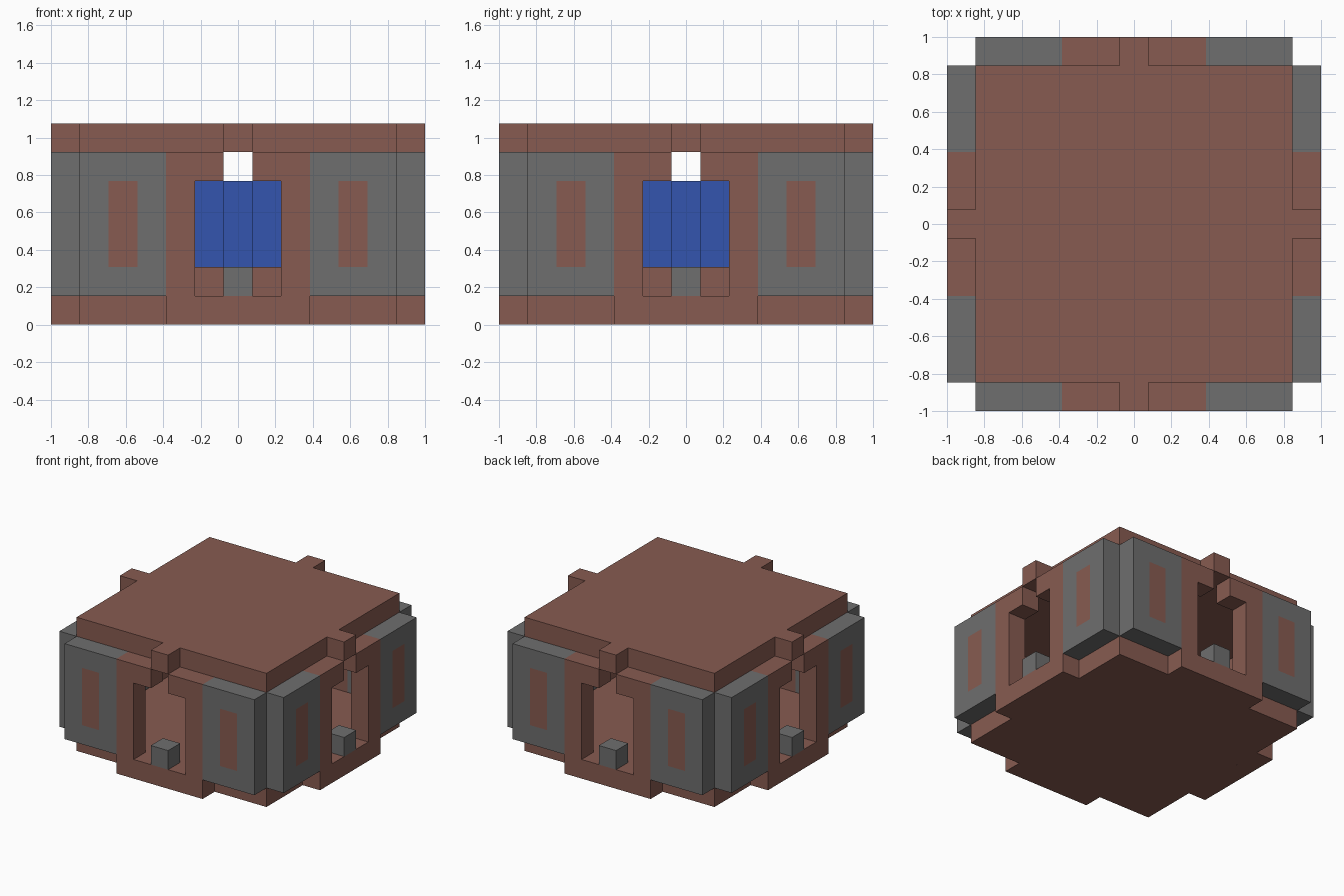
import bpy, bmesh, math
from mathutils import Matrix, Vector

cube = bpy.data.objects.get("Cube")
if cube:
    bpy.data.objects.remove(cube, do_unlink=True)

B = 2 / 13          # one building block; all sizes below are in blocks


def material(name, rgb):
    m = bpy.data.materials.new(name)
    m.use_nodes = True
    m.diffuse_color = (*rgb, 1)
    bsdf = next(n for n in m.node_tree.nodes if n.type == 'BSDF_PRINCIPLED')
    bsdf.inputs["Base Color"].default_value = (*rgb, 1)
    return m


brown = material("brown_clay", (0.242, 0.105, 0.082))
grey = material("stone_grey", (0.156, 0.156, 0.156))
blue = material("deep_blue", (0.033, 0.091, 0.429))


def finish(bm, name, mats, turn=0.0):
    """Scale from blocks, turn about z and store as an object."""
    bmesh.ops.recalc_face_normals(bm, faces=bm.faces)
    bm.transform(Matrix.Rotation(turn, 4, 'Z') @ Matrix.Scale(B, 4))
    me = bpy.data.meshes.new(name)
    bm.to_mesh(me)
    bm.free()
    for m in mats:
        me.materials.append(m)
    obj = bpy.data.objects.new(name, me)
    bpy.context.collection.objects.link(obj)
    return obj


def extrude(points, vector):
    """Solid from a closed outline."""
    bm = bmesh.new()
    face = bm.faces.new([bm.verts.new(p) for p in points])
    top = bmesh.ops.extrude_face_region(bm, geom=[face], use_keep_orig=True)
    verts = [v for v in top["geom"] if isinstance(v, bmesh.types.BMVert)]
    bmesh.ops.translate(bm, verts=verts, vec=vector)
    return bm


def box(lo, hi):
    x0, y0, z0 = lo
    x1, y1, z1 = hi
    return extrude([(x0, y0, z0), (x1, y0, z0), (x1, y1, z0), (x0, y1, z0)],
                   Vector((0, 0, z1 - z0)))


def four_way(quarter):
    """Repeat plan points by quarter turns about z."""
    out = []
    for i in range(4):
        out += [Matrix.Rotation(i * math.pi / 2, 3, 'Z') @ Vector(p) for p in quarter]
    return out


def wall_panel(x0):
    """Grey panel three blocks wide with a flush brown slit."""
    bm = box((x0, -6.5, 1), (x0 + 3, -5.5, 6))
    for co, no in (((x0 + 1, 0, 0), (1, 0, 0)), ((x0 + 2, 0, 0), (1, 0, 0)),
                   ((0, 0, 2), (0, 0, 1)), ((0, 0, 5), (0, 0, 1))):
        bmesh.ops.bisect_plane(bm, geom=bm.verts[:] + bm.edges[:] + bm.faces[:],
                               plane_co=co, plane_no=no)
    bm.normal_update()
    for f in bm.faces:
        c = f.calc_center_median()
        slit = abs(f.normal.y) > 0.5 and abs(c.x - x0 - 1.5) < 0.4 and 2 < c.z < 5
        f.material_index = int(slit)
    return bm


# Floor slab and roof with a tab over each doorway
finish(box((-5.5, -5.5, 0), (5.5, 5.5, 1)), "floor_slab", [brown])
roof = four_way([(-5.5, -5.5, 6), (-.5, -5.5, 6), (-.5, -6.5, 6),
                 (.5, -6.5, 6), (.5, -5.5, 6)])
finish(extrude(roof, Vector((0, 0, 1))), "roof", [brown])

# Four equal sides: door frame with a slotted top, step block, two panels
half = [(2.5, 0), (2.5, 6), (.5, 6), (.5, 5), (1.5, 5), (1.5, 1)]
frame = half + [(-x, z) for x, z in reversed(half)]
for i, side in enumerate(("front", "left", "back", "right")):
    turn = i * math.pi / 2
    finish(extrude([(x, -6.5, z) for x, z in frame], Vector((0, 1, 0))),
           side + "_door_frame", [brown], turn)
    finish(box((-.5, -6.5, 1), (.5, -5.5, 2)), side + "_door_block", [grey], turn)
    for end, x0 in (("a", -5.5), ("b", 2.5)):
        finish(wall_panel(x0), f"{side}_wall_panel_{end}", [grey, brown], turn)

# Pedestal and blue cross-shaped core in the middle of the room
finish(box((-1.5, -1.5, 1), (1.5, 1.5, 2)), "pedestal", [brown])
cross = four_way([(-.5, -.5, 2), (-.5, -1.5, 2), (.5, -1.5, 2)])
finish(extrude(cross, Vector((0, 0, 3))), "core", [blue])
